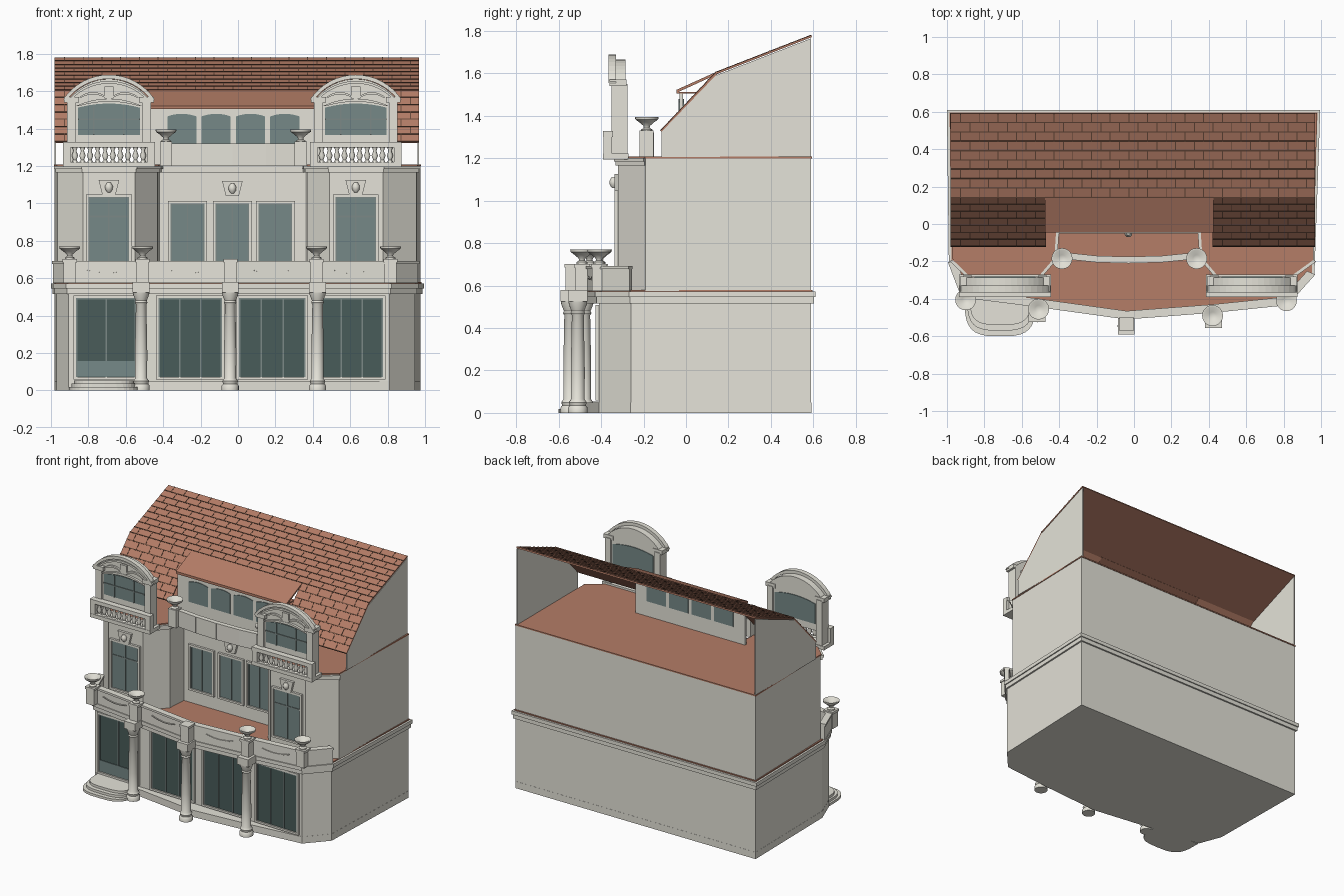
import bpy, bmesh, math
from mathutils import Vector

cube = bpy.data.objects.get("Cube")
if cube:
    bpy.data.objects.remove(cube, do_unlink=True)

def material(name, *rgb):
    m = bpy.data.materials.new(name)
    m.use_nodes = True
    m.diffuse_color = (*rgb, 1)
    m.node_tree.nodes["Principled BSDF"].inputs["Base Color"].default_value = (*rgb, 1)
    return m

stone = material("pale stone", 0.78, 0.765, 0.69)
terracotta = material("terracotta", 0.46, 0.205, 0.135)
tile_joint = material("dark tile joint", 0.14, 0.07, 0.045)
glass = material("window glass", 0.18, 0.25, 0.245)
shop_glass = material("dark shop glass", 0.066, 0.106, 0.1)
frame_grey = material("window frame grey", 0.2, 0.25, 0.24)

def finish(name, bm, mat):
    bmesh.ops.recalc_face_normals(bm, faces=bm.faces)
    me = bpy.data.meshes.new(name)
    bm.to_mesh(me)
    bm.free()
    me.materials.append(mat)
    ob = bpy.data.objects.new(name, me)
    bpy.context.collection.objects.link(ob)
    return ob

def solids(name, parts, mat, axis="z"):
    """Extrude each (outline, start, end) along an axis and join them."""
    place = {"x": lambda a, b, h: (h, a, b), "y": lambda a, b, h: (a, h, b), "z": lambda a, b, h: (a, b, h)}[axis]
    bm = bmesh.new()
    for pts, h0, h1 in parts:
        low, top = [[bm.verts.new(place(p[0], p[1], h)) for p in pts] for h in (h0, h1)]
        bm.faces.new(low)
        bm.faces.new(top)
        for i in range(len(pts)):
            bm.faces.new((low[i - 1], low[i], top[i], top[i - 1]))
    return finish(name, bm, mat)

def lathe(name, profile, spots, seg=20):
    bm = bmesh.new()
    turns = [a * math.tau / seg for a in range(seg)]
    for x, y, z in spots:
        rings = [[bm.verts.new((x + r * math.cos(a), y + r * math.sin(a), z + h)) for a in turns] for r, h in profile]
        bm.faces.new(rings[0])
        bm.faces.new(rings[-1])
        for lo, hi in zip(rings, rings[1:]):
            for i in range(seg):
                bm.faces.new((lo[i - 1], lo[i], hi[i], hi[i - 1]))
    ob = finish(name, bm, stone)
    bpy.ops.object.select_all(action="DESELECT")
    bpy.context.view_layer.objects.active = ob
    ob.select_set(True)
    bpy.ops.object.shade_smooth_by_angle(angle=math.radians(40))

def rect(x0, x1, y0, y1):
    return [(x0, y0), (x1, y0), (x1, y1), (x0, y1)]

def square(x, y, s):
    return rect(x - s, x + s, y - s, y + s)

def offset(plan, d):
    """Mitred offset of a counter-clockwise outline."""
    out = []
    for i, p in enumerate(plan):
        a, b, c = Vector(plan[i - 1]), Vector(p), Vector(plan[(i + 1) % len(plan)])
        e, f = (b - a).normalized(), (c - b).normalized()
        n, m = Vector((e.y, -e.x)), Vector((f.y, -f.x))
        out.append(b + (n + m) * (d / (1 + n.dot(m))))
    return out

def ribbon(plan, count, d0, d1, z0, z1):
    """Mitred blocks along the first sides of an outline."""
    a, b = offset(plan, d0), offset(plan, d1)
    return [([b[i], b[i + 1], a[i + 1], a[i]], z0, z1) for i in range(count)]

def bar(p, q, u0, u1, z0, z1, d0, d1):
    """Block lying on the wall from p to q, u along it and d outward."""
    p, t = Vector(p), (Vector(q) - Vector(p)).normalized()
    n = Vector((t.y, -t.x))
    return [p + t * u + n * d for u, d in ((u0, d0), (u1, d0), (u1, d1), (u0, d1))], z0, z1

def length(p, q):
    return (Vector(q) - Vector(p)).length

def window(name, p, q, x0, x1, z0, z1, pane, mullions=1, transom=None):
    k = length(p, q) / (q[0] - p[0])
    u0, u1, w = (x0 - p[0]) * k, (x1 - p[0]) * k, 0.014
    solids(name + "_glass", [bar(p, q, u0, u1, z0, z1, -0.002, 0.005)], pane)
    edge = [(u0 - w, u0, z0 - w, z1 + w), (u1, u1 + w, z0 - w, z1 + w), (u0, u1, z1, z1 + w), (u0, u1, z0 - w, z0)]
    solids(name + "_surround", [bar(p, q, *e, -0.002, 0.016) for e in edge], stone)
    step = (u1 - u0) / (mullions + 1)
    rods = [(u0 + step * k - 0.004, u0 + step * k + 0.004, z0, z1) for k in range(1, mullions + 1)]
    rods += [(u0, u0 + 0.008, z0, z1), (u1 - 0.008, u1, z0, z1), (u0, u1, z1 - 0.008, z1)]
    if transom:
        rods.append((u0, u1, transom - 0.005, transom + 0.005))
    solids(name + "_mullions", [bar(p, q, *r, 0, 0.009) for r in rods], frame_grey)

# Ground floor: recessed shopfront between plinth and terrace slab
lower = [(-0.97, -0.2), (-0.905, -0.37), (-0.51, -0.42), (-0.04, -0.485), (0.42, -0.45),
         (0.81, -0.41), (0.945, -0.26), (0.975, 0.59), (-0.98, 0.59)]
front = lower[:2] + [(-0.51, -0.385), (-0.04, -0.395), (0.42, -0.4)] + lower[5:]
solids("ground_floor_walls", [(front, 0, 0.53)], stone)
solids("shop_plinth", [(offset(lower, 0.001), 0, 0.05)], stone)
solids("lower_cornice", [(offset(lower, 0.012), 0.515, 0.545), (offset(lower, 0.02), 0.545, 0.572)], stone)
solids("terrace_floor", [(offset(lower, 0.006), 0.57, 0.58)], terracotta)
shops = (("entrance", -0.865, -0.545), ("shop_left", -0.425, -0.085),
         ("shop_middle", 0.005, 0.36), ("shop_right", 0.44, 0.775))
for i, (name, x0, x1) in enumerate(shops, 1):
    window(name, front[i], front[i + 1], x0, x1, 0.072, 0.495, shop_glass, 1 if i == 1 else 2)
solids("entrance_lower_panel", [bar(front[1], front[2], 0.048, 0.354, 0.075, 0.158, 0, 0.0095)], glass)

# Rounded entrance steps
for k in range(3):
    w, d = 0.19 - 0.014 * k, 0.2 - 0.03 * k
    curve = [(-0.715 - w * math.copysign(abs(math.cos(a)) ** 0.6, math.cos(a)), -0.4 - d * math.sin(a) ** 0.6)
             for a in (math.pi * j / 16 for j in range(17))]
    solids("entrance_step_%d" % (k + 1), [(curve + [(-0.715 + w, -0.38), (-0.715 - w, -0.38)],
                                          0.018 * k, 0.018 * k + 0.018)], stone)

# Columns, pedestals and urns
posts = [(-0.9, -0.405), (-0.51, -0.455), (-0.04, -0.535), (0.42, -0.49), (0.815, -0.41)]
feet = offset(lower, 0.06)[2:5]
column = [(0.046, 0), (0.046, 0.025), (0.038, 0.035), (0.042, 0.05), (0.032, 0.065), (0.033, 0.2),
          (0.028, 0.46), (0.034, 0.47), (0.03, 0.48), (0.042, 0.51), (0.045, 0.53)]
lathe("columns", column, [(*f, 0) for f in feet])
solids("column_head_blocks", [(square(*f, 0.045), 0.525, 0.58) for f in feet], stone)
solids("terrace_pedestals", [(square(*p, 0.032), 0.575, 0.69) for p in posts]
       + [(square(*p, 0.038), 0.685, 0.702) for p in posts], stone)
urn = [(0.026, 0), (0.026, 0.01), (0.014, 0.018), (0.016, 0.028), (0.036, 0.045),
       (0.054, 0.058), (0.056, 0.07), (0.046, 0.07), (0.02, 0.05)]
lathe("terrace_urns", urn, [(*p, 0.7) for p in posts[:2] + posts[3:]])

# Terrace parapet with garland panels
solids("terrace_parapet", ribbon(lower, 6, -0.014, 0.018, 0.575, 0.68)
       + ribbon(lower, 6, -0.02, 0.025, 0.677, 0.692), stone)
garlands, face = [], offset(lower, 0.018)
for p, q in zip(face[1:5], face[2:6]):
    for k in range(-8, 8):
        u, z = length(p, q) / 2 + k * 0.013, 0.625 + 0.016 * ((k + 0.5) / 8) ** 2
        garlands.append(bar(p, q, u, u + 0.013, z, z + 0.006, 0, 0.007))
solids("parapet_garlands", garlands, stone)

# Upper floor: two projecting bays beside a deep central recess
upper = [(-0.965, -0.19), (-0.83, -0.32), (-0.55, -0.32), (-0.43, -0.18), (-0.42, -0.03), (0.36, -0.03),
         (0.37, -0.18), (0.49, -0.32), (0.775, -0.32), (0.955, -0.19), (0.975, 0.59), (-0.98, 0.59)]
solids("upper_floor_walls", [(upper, 0.575, 1.2)], stone)
solids("upper_cornice", ribbon(upper, 9, -0.01, 0.012, 1.165, 1.185) + ribbon(upper, 9, -0.01, 0.02, 1.185, 1.2), stone)
solids("roof_terrace_floor", [(offset(upper, 0.004), 1.199, 1.208)], terracotta)
for name, x0, x1 in (("left", -0.36, -0.18), ("middle", -0.12, 0.06), ("right", 0.11, 0.29)):
    window("centre_window_" + name, upper[4], upper[5], x0, x1, 0.69, 1.0, glass)

def keystone(name, x, y, z):
    outline = [(x - 0.035, z - 0.04), (x + 0.035, z - 0.04), (x + 0.055, z + 0.04), (x - 0.055, z + 0.04)]
    solids(name, [(outline, y - 0.018, y)], stone, "y")
    lathe(name + "_boss", [(0.008, -0.026), (0.019, -0.012), (0.021, 0.008), (0.01, 0.026)], [(x, y - 0.02, z)], 12)

keystone("centre_keystone", -0.03, -0.03, 1.08)

def arc(cx, half, z, rise):
    """Points of a shallow circular arch, left to right."""
    r = (half * half + rise * rise) / (2 * rise)
    a = math.asin(half / r)
    return [(cx + r * math.sin(a * k / 8), z + rise - r + r * math.cos(a * k / 8)) for k in range(-8, 9)]

def arch_band(cx, half, z, rise, t):
    return arc(cx, half, z, rise) + arc(cx, half - t, z, rise - t)[::-1]

def arched(cx, half, z0, z1, rise):
    return [(cx + half, z0), (cx - half, z0)] + arc(cx, half, z1, rise)

# Bays: window, balcony and arched gable
for side, cx in (("left", -0.69), ("right", 0.63)):
    pair = (cx - 0.2, cx + 0.2)
    window(side + "_bay_window", (cx - 0.14, -0.32), (cx + 0.14, -0.32), cx - 0.108, cx + 0.108,
           0.69, 1.035, glass, 1, 0.93)
    keystone(side + "_bay_keystone", cx, -0.32, 1.085)
    solids(side + "_balcony_rails", [(rect(cx - 0.245, cx + 0.245, -0.39, -0.27), 1.195, 1.222),
                                     (rect(cx - 0.245, cx + 0.245, -0.39, -0.345), 1.3, 1.328)]
           + [(square(cx + s * 0.225, -0.368, 0.02), 1.21, 1.31) for s in (-1, 1)], stone)
    lathe(side + "_balusters", [(0.016, 0), (0.009, 0.012), (0.017, 0.035), (0.008, 0.06), (0.016, 0.08)],
          [(cx - 0.182 + 0.0405 * k, -0.368, 1.221) for k in range(10)], 10)
    solids(side + "_gable_wall", [(arched(cx, 0.222, 1.315, 1.55, 0.115), -0.335, -0.285)], stone, "y")
    solids(side + "_gable_pilasters", [(rect(x - 0.024, x + 0.024, 1.21, 1.55), -0.352, -0.275) for x in pair]
           + [(rect(x - 0.04, x + 0.04, 1.54, 1.57), -0.36, -0.28) for x in pair], stone, "y")
    solids(side + "_gable_mouldings", [(arch_band(cx, 0.245, 1.555, 0.133, 0.022), -0.365, -0.33),
                                       (arch_band(cx, 0.215, 1.555, 0.1, 0.014), -0.355, -0.33),
                                       (arch_band(cx, 0.178, 1.52, 0.04, 0.016), -0.352, -0.33)], stone, "y")
    solids(side + "_gable_scrolls", [(arch_band(cx + s * 0.085, 0.075, 1.565, 0.03, 0.012), -0.348, -0.33)
                                     for s in (-1, 1)]
           + [(rect(cx - 0.025, cx + 0.025, 1.56, 1.625), -0.35, -0.33)], stone, "y")
    solids(side + "_gable_glass", [(arched(cx, 0.165, 1.365, 1.512, 0.022), -0.34, -0.28)], glass, "y")
    solids(side + "_gable_mullions", [(rect(x - 0.004, x + 0.004, 1.365, 1.525), -0.345, -0.33)
                                      for x in (cx - 0.08, cx + 0.08)]
           + [(rect(cx - 0.165, cx + 0.165, 1.445, 1.453), -0.345, -0.33)], frame_grey, "y")

# Curved parapet bridging the recess
crown = [(-0.39, -0.175), (-0.2, -0.195), (-0.03, -0.2), (0.15, -0.195), (0.35, -0.175)]
solids("roof_parapet", [bar(p, q, 0, length(p, q), 1.2, 1.32, -0.025, 0.01) for p, q in zip(crown, crown[1:])]
       + [(square(x, -0.185, 0.033), 1.2, 1.33) for x in (-0.385, 0.335)], stone)
lathe("roof_urns", urn, [(x, -0.185, 1.325) for x in (-0.385, 0.335)])

# Central dormer
solids("dormer_wall", [(rect(-0.47, 0.42, -0.03, -0.015), 1.208, 1.505)], stone)
solids("dormer_glass", [(arched(x, 0.078, 1.32, 1.465, 0.014), -0.035, -0.01)
                        for x in (-0.3, -0.117, 0.067, 0.25)], glass, "y")
solids("dormer_roof", [([(-0.045, 1.508), (0.15, 1.597), (0.15, 1.61), (-0.045, 1.522)], -0.475, 0.425),
                       (rect(-0.045, 0.06, 1.504, 1.513), -0.47, 0.42)], terracotta, "x")

# Main roof: side gables, slopes and tile joints
ridge, knee, eave = (0.59, 1.78), (0.14, 1.605), (-0.12, 1.33)
gable = [(0.59, 1.205), (0.59, 1.765), (0.14, 1.59), (-0.115, 1.325), (-0.115, 1.205)]
solids("side_gable_walls", [(gable, -0.98, -0.972), (gable, 0.96, 0.968)], stone, "x")
slopes, joints = [], []
for a, b, x0, x1 in ((knee, ridge, -0.98, 0.968), (eave, knee, -0.98, -0.47), (eave, knee, 0.42, 0.968)):
    run = length(a, b)
    rows = round(run / 0.054)
    strip = lambda s0, s1, h0, h1: bar(a, b, s0, s1, 0, 0, -h0, -h1)[0]
    slopes.append((strip(0, run, -0.01, 0), x0, x1))
    for s0, s1, odd in [(r * run / rows, (r + 1) * run / rows, r % 2) for r in range(rows)]:
        joints.append((strip(s0, s0 + 0.006, -0.001, 0.003), x0, x1))
        joints += [(strip(s0, s1, -0.001, 0.002), x, x + 0.005)
                   for x in [x0 + 0.05 + 0.05 * odd + 0.1 * c for c in range(20)] if x < x1 - 0.01]
solids("roof_slopes", slopes, terracotta, "x")
solids("roof_tile_joints", joints, tile_joint, "x")
